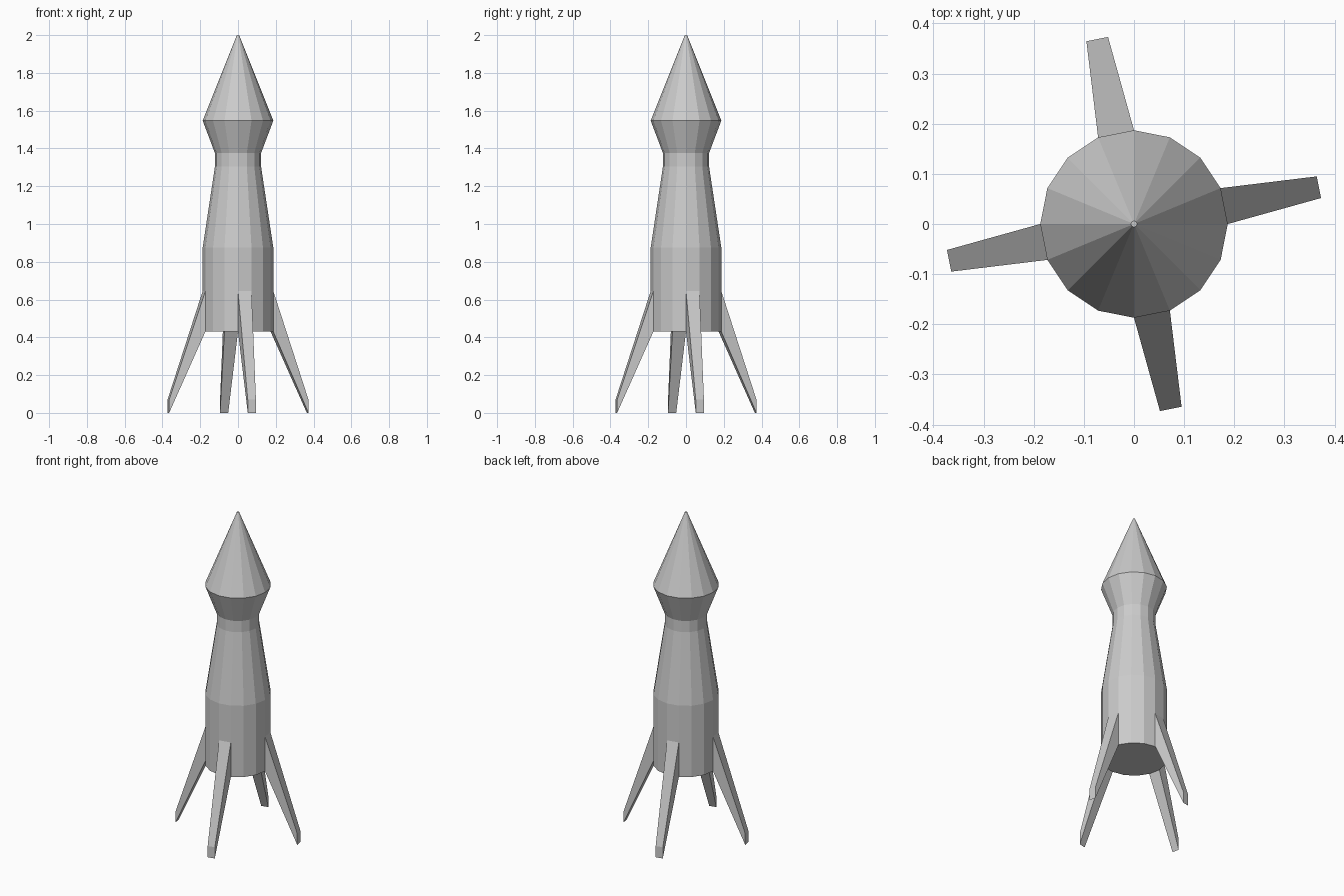
import bpy
from math import sin, cos, pi

if "Cube" in bpy.data.objects:
    bpy.data.objects.remove(bpy.data.objects["Cube"])

SIDES = 16
R = 0.187          # widest hull radius
STEP = 2 * pi / SIDES


def make(name, verts, faces):
    mesh = bpy.data.meshes.new(name)
    mesh.from_pydata(verts, [], faces)
    mesh.validate()
    obj = bpy.data.objects.new(name, mesh)
    bpy.context.collection.objects.link(obj)
    return obj


def lathe(name, profile, cap_bottom=False, cap_top=False, skip=lambda ring, side: False):
    """Faceted revolve of (radius, z) points, from bottom to top."""
    verts = [(r * cos(i * STEP), r * sin(i * STEP), z)
             for r, z in profile for i in range(SIDES)]
    faces = []
    for k in range(len(profile) - 1):
        a, b = k * SIDES, (k + 1) * SIDES
        for i in range(SIDES):
            j = (i + 1) % SIDES
            if not skip(k, i):
                faces.append((a + i, a + j, b + j, b + i))
    if cap_bottom:
        faces.append(tuple(reversed(range(SIDES))))
    if cap_top:
        faces.append(tuple(range(len(verts) - SIDES, len(verts))))
    return make(name, verts, faces)


# Hull: every fourth panel of the lowest band is left open where a fin grows out
lathe("hull", [(R, 0.43), (R, 0.645), (R, 0.875), (0.122, 1.305),
               (0.122, 1.375), (R, 1.547)],
      cap_bottom=True, skip=lambda ring, side: ring == 0 and side % 4 == 0)

# Nose cone with a tiny blunt tip
lathe("nose_cone", [(R, 1.547), (0.006, 2.0)], cap_top=True)

# Four tapered landing fins, each extending one hull panel outward and down
root_d, root_w = R * cos(STEP / 2), R * sin(STEP / 2)
section = [(root_d, root_w, 0.43), (root_d, root_w, 0.645),
           (0.376, 0.022, 0.07), (0.376, 0.022, 0.0)]
for n in range(4):
    ang = n * pi / 2 + STEP / 2
    c, s = cos(ang), sin(ang)
    verts = [(d * c - side * w * s, d * s + side * w * c, z)
             for side in (-1, 1) for d, w, z in section]
    faces = [(3, 2, 1, 0), (4, 5, 6, 7),             # sides
             (1, 2, 6, 5), (2, 3, 7, 6), (3, 0, 4, 7)]  # top, tip, underside
    fin = make(f"fin_{n + 1}", verts, faces)
    fin.data.flip_normals()
